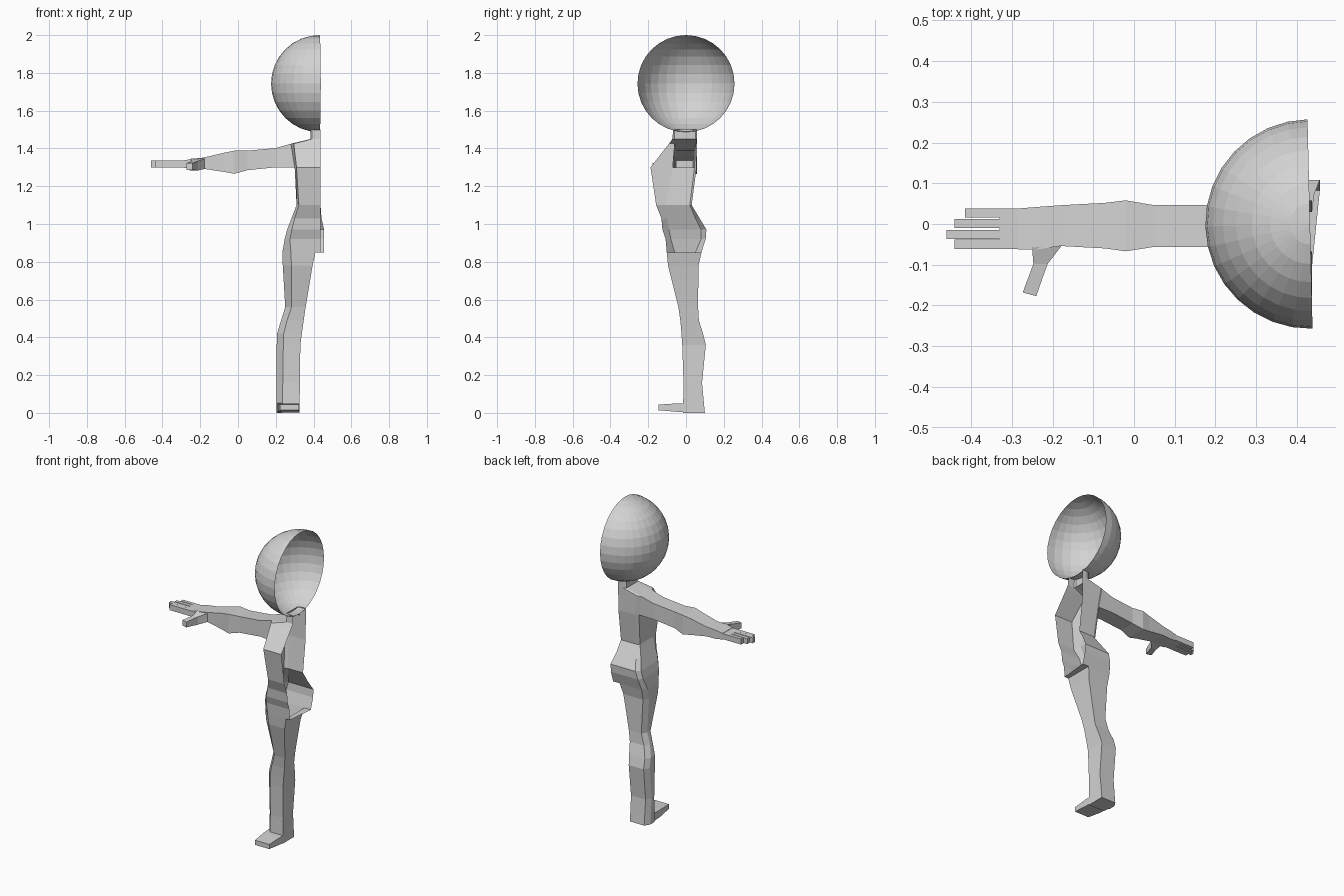
import bpy, bmesh, math
from mathutils import Matrix

grey = bpy.data.materials.new("plain grey")
grey.diffuse_color = (0.65, 0.65, 0.65, 1)


def finish(name, bm):
    bmesh.ops.remove_doubles(bm, verts=bm.verts, dist=0.0005)
    bmesh.ops.recalc_face_normals(bm, faces=bm.faces)
    mesh = bpy.data.meshes.new(name)
    bm.to_mesh(mesh)
    bm.free()
    mesh.materials.append(grey)
    ob = bpy.data.objects.new(name, mesh)
    bpy.context.collection.objects.link(ob)
    return ob


def loft(name, rings, closed=True, start=False, end=False, skip=()):
    """Skin a list of equal-length point rings; skip holds (ring, segment) holes."""
    bm = bmesh.new()
    vs = [[bm.verts.new(p) for p in r] for r in rings]
    n = len(rings[0])
    for i in range(len(vs) - 1):
        for j in range(n if closed else n - 1):
            if (i, j) not in skip:
                k = (j + 1) % n
                bm.faces.new((vs[i][j], vs[i][k], vs[i + 1][k], vs[i + 1][j]))
    if start:
        bm.faces.new(vs[0])
    if end:
        bm.faces.new(vs[-1])
    return finish(name, bm)


def x_ring(x, y0, y1, z0, z1):
    return [(x, y0, z0), (x, y0, z1), (x, y1, z1), (x, y1, z0)]


# Head: half of a sphere, open on the cut side
bm = bmesh.new()
bmesh.ops.create_uvsphere(bm, u_segments=32, v_segments=16, radius=0.257)
bmesh.ops.bisect_plane(bm, geom=bm.verts[:] + bm.edges[:] + bm.faces[:],
                       plane_co=(0, 0, 0), plane_no=(1, 0, 0), clear_outer=True)
bm.transform(Matrix.Translation((0.432, 0, 1.743)) @ Matrix.Rotation(0.024, 4, 'Z'))
finish("head", bm)

# Neck, torso and hips: open half shell
# z, front x, back x, front edge x, side x, front y, side front y, side back y, back y
torso = [
    (1.50, .437, .437, .392, .385, -.068, -.06, .05, .058),
    (1.45, .437, .437, .392, .385, -.072, -.06, .05, .058),
    (1.425, .437, .437, .295, .28, -.09, -.06, .05, .058),
    (1.30, .437, .437, .31, .30, -.188, -.07, .045, .056),
    (1.10, .437, .437, .322, .31, -.158, -.11, .02, .03),
    (1.03, .437, .442, .30, .283, -.13, -.10, .05, .072),
    (0.97, .437, .456, .285, .26, -.125, -.09, .08, .108),
    (0.92, .437, .456, .275, .247, -.108, -.08, .08, .104),
    (0.85, .437, .456, .28, .235, -.102, -.06, .05, .082),
]
rings = [[(fx, yf, z), (fe, yf, z), (sx, ysf, z), (sx, ysb, z),
          (sx + .02, yb, z), (bx, yb, z)]
         for z, fx, bx, fe, sx, yf, ysf, ysb, yb in torso]
loft("torso", rings, closed=False, skip={(2, 2)})

# Crotch strip between the leg and the centre line
bm = bmesh.new()
bm.faces.new([bm.verts.new(p) for p in (
    (.41, -.102, .85), (.437, -.102, .85), (.456, .082, .85), (.41, .082, .85))])
finish("crotch", bm)

# Leg: z, inner x, front edge x, outer x, front y, back y
leg = [
    (.85, .41, .28, .235, -.102, .082),
    (.78, .395, .283, .237, -.095, .066),
    (.68, .378, .284, .243, -.07, .065),
    (.56, .358, .283, .25, -.04, .064),
    (.49, .348, .26, .228, -.03, .068),
    (.42, .338, .242, .207, -.024, .09),
    (.36, .33, .24, .205, -.02, .105),
    (.16, .328, .237, .205, -.013, .085),
    (.05, .326, .235, .205, -.015, .095),
    (.00, .326, .235, .205, -.015, .10),
]
rings = [[(xi, yf, z), (xe, yf, z), (xo, yf + .04, z), (xo, yb - .032, z),
          (xo + .02, yb, z), (xi, yb, z)]
         for z, xi, xe, xo, yf, yb in leg]
loft("leg", rings, end=True)

# Foot: wedge running forward from the ankle
foot = [(.02, .21, .326, .002, .052), (-.05, .212, .326, .006, .05),
        (-.145, .222, .322, .014, .044)]
loft("foot", [[(a, y, b), (a, y, t), (c, y, t), (c, y, b)]
              for y, a, c, b, t in foot], start=True, end=True)

# Arm, from the open shoulder to the knuckles
shoulder = [(.30, -.07, 1.30), (.28, -.06, 1.425), (.28, .05, 1.425), (.30, .045, 1.30)]
arm = [(.20, -.057, .047, 1.30, 1.402), (.05, -.056, .046, 1.285, 1.388),
       (-.02, -.067, .058, 1.266, 1.388), (-.07, -.06, .052, 1.275, 1.378),
       (-.18, -.054, .046, 1.292, 1.352), (-.235, -.062, .042, 1.291, 1.346),
       (-.285, -.062, .038, 1.297, 1.337)]
loft("arm", [shoulder] + [x_ring(*a) for a in arm], end=True)

# Fingers: outer y, inner y, gap start x, tip x
fingers = [(.016, .038, -.415), (-.010, .012, -.44),
           (-.037, -.015, -.46), (-.061, -.0375, -.44)]
for i, (y0, y1, tip) in enumerate(fingers):
    loft("finger_%d" % (i + 1), [x_ring(-.28, y0, y1, 1.30, 1.335),
                                 x_ring(tip, y0, y1, 1.30, 1.335)], end=True)
# Web joining the fingers at their roots
loft("finger_web", [x_ring(-.28, -.061, .038, 1.30, 1.335),
                    x_ring(-.33, -.061, .038, 1.30, 1.335)], end=True)

# Thumb: two edge points in plan, then bottom and top height
thumb = [((-.175, -.05), (-.25, -.058), 1.292, 1.347),
         ((-.212, -.098), (-.247, -.098), 1.283, 1.333),
         ((-.24, -.177), (-.273, -.168), 1.287, 1.322)]
loft("thumb", [[(*a, b), (*a, t), (*c, t), (*c, b)] for a, c, b, t in thumb], end=True)
